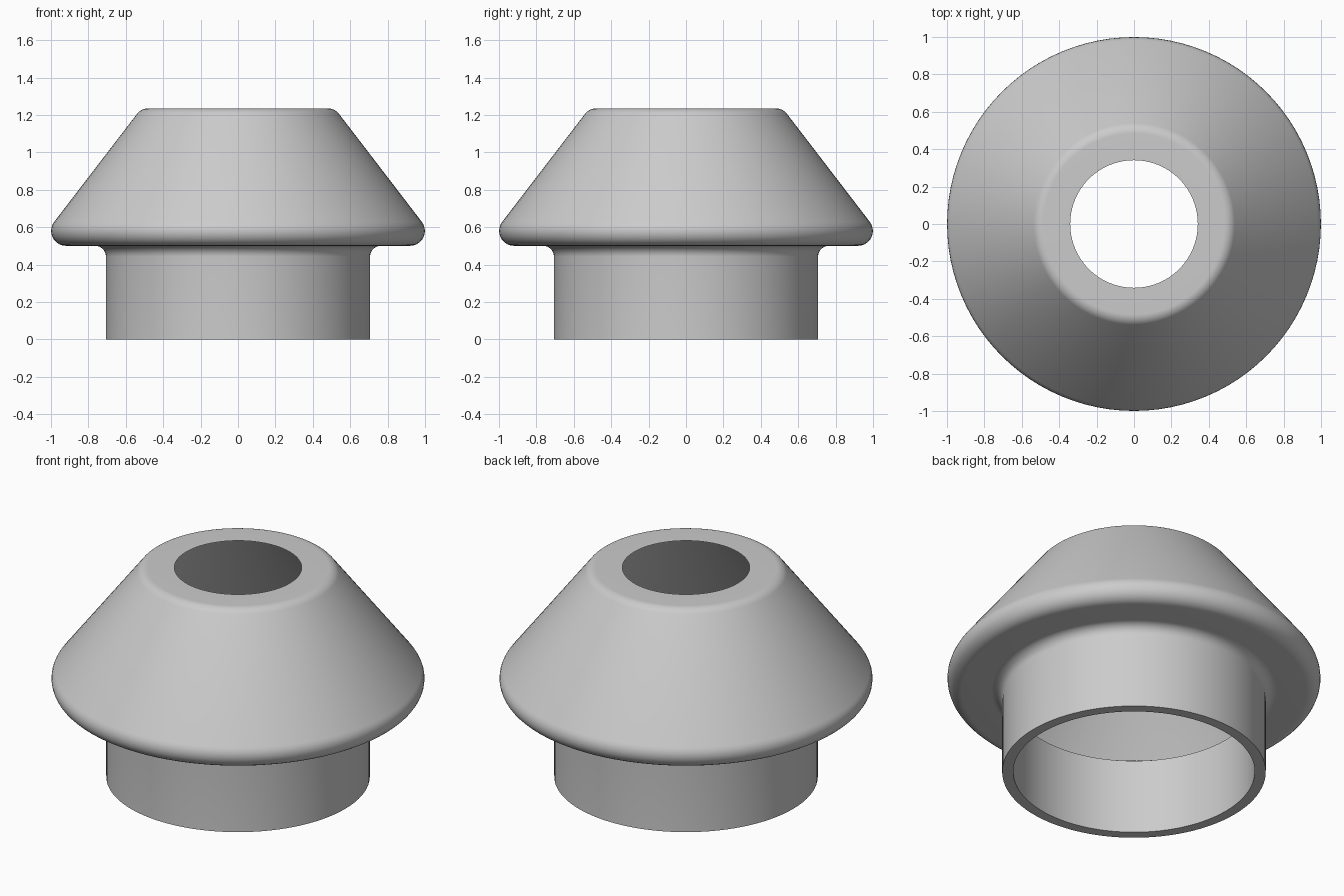
import bpy
import math
from mathutils import Vector

SEGMENTS = 96

cube = bpy.data.objects.get("Cube")
if cube:
    bpy.data.objects.remove(cube, do_unlink=True)

# Plain grey for the whole part
grey = bpy.data.materials.new("plain grey")
grey.use_nodes = True
colour = (0.6, 0.6, 0.6, 1)
grey.diffuse_color = colour
grey.node_tree.nodes["Principled BSDF"].inputs["Base Color"].default_value = colour


def rounded_profile(corners, steps=10):
    """Open (radius, height) outline; each corner carries a fillet radius."""
    points = []
    for i, (r, z, fillet) in enumerate(corners):
        corner = Vector((r, z))
        if not fillet:
            points.append(corner)
            continue
        before = (Vector(corners[i - 1][:2]) - corner).normalized()
        after = (Vector(corners[i + 1][:2]) - corner).normalized()
        half = before.angle(after) / 2
        centre = corner + (before + after).normalized() * fillet / math.sin(half)
        reach = fillet / math.tan(half)
        start = corner + before * reach - centre
        end = corner + after * reach - centre
        sweep = math.pi - 2 * half
        for k in range(steps + 1):
            t = k / steps
            arm = (start * math.sin((1 - t) * sweep) + end * math.sin(t * sweep)) / math.sin(sweep)
            points.append(centre + arm)
    return points


def lathe(name, profile, material):
    """Turn an open outline around the z axis."""
    n = len(profile)
    verts, faces = [], []
    for s in range(SEGMENTS):
        a = 2 * math.pi * s / SEGMENTS
        verts += [(p.x * math.cos(a), p.x * math.sin(a), p.y) for p in profile]
        nxt = (s + 1) % SEGMENTS
        for i in range(n - 1):
            faces.append((s * n + i, nxt * n + i, nxt * n + i + 1, s * n + i + 1))
    mesh = bpy.data.meshes.new(name)
    mesh.from_pydata(verts, [], faces)
    mesh.materials.append(material)
    obj = bpy.data.objects.new(name, mesh)
    bpy.context.collection.objects.link(obj)
    bpy.ops.object.select_all(action="DESELECT")
    obj.select_set(True)
    bpy.context.view_layer.objects.active = obj
    bpy.ops.object.shade_smooth_by_angle(angle=math.radians(25))
    return obj


# Thin conical cap on a thick-walled neck, from inside the neck out and up to the top opening
outline = rounded_profile([
    (0.706, 0.441, 0),       # neck wall, top of the inner ledge
    (0.647, 0.441, 0),       # neck bore, top
    (0.647, 0, 0),           # neck bore, bottom
    (0.706, 0, 0),           # neck, outer rim
    (0.706, 0.501, 0.059),   # fillet under the flange
    (1.081, 0.501, 0.0795),  # rounded flange lip
    (0.518, 1.235, 0.07),    # softened top edge
    (0.341, 1.235, 0),       # top opening
])
lathe("conical_cap", outline, grey)
